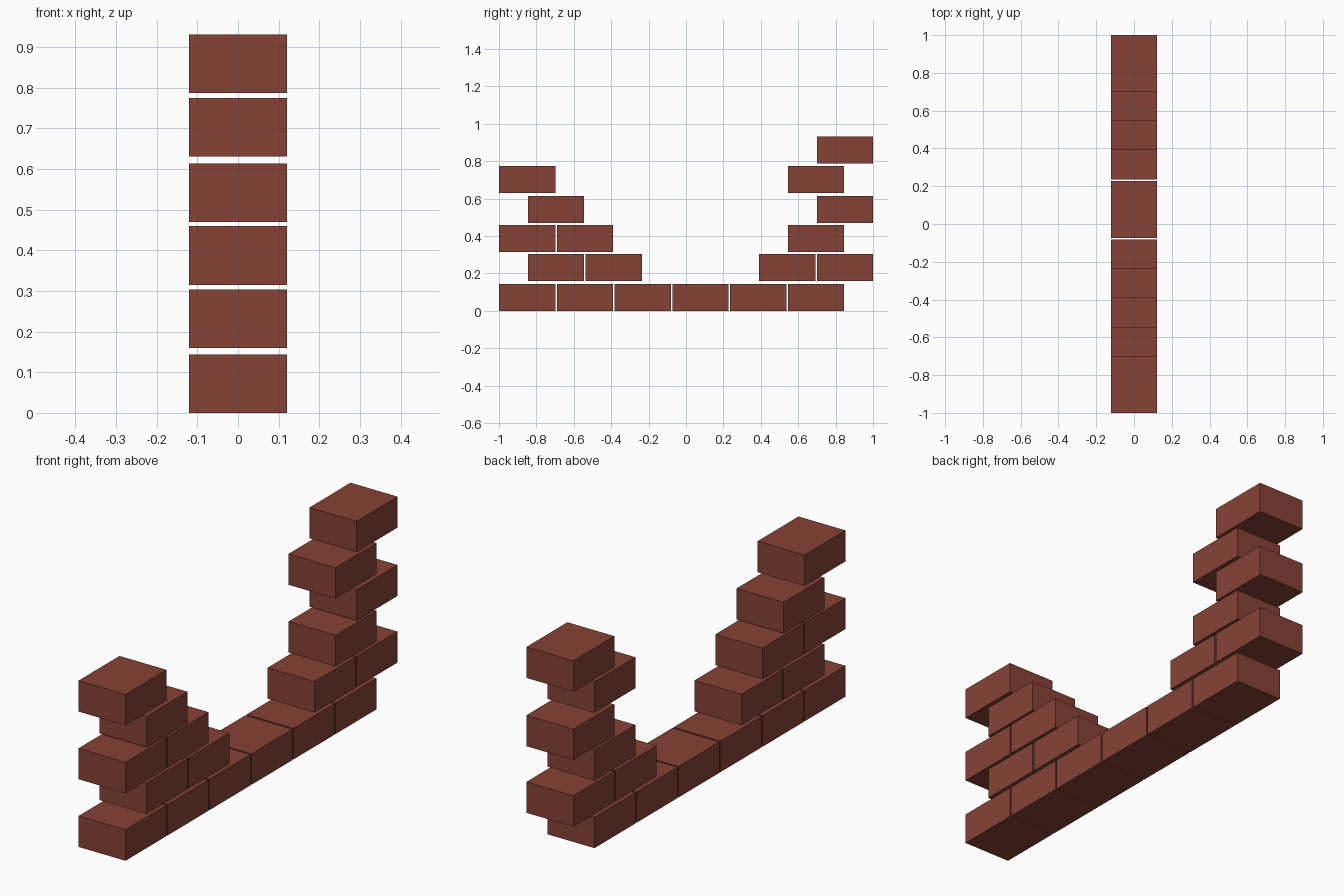
import bpy

if "Cube" in bpy.data.objects:
    bpy.data.objects.remove(bpy.data.objects["Cube"])

# Brick dimensions and spacing
WIDTH, LENGTH, HEIGHT = 0.242, 0.301, 0.144
PITCH = 0.309

brick_red = bpy.data.materials.new("brick red")
brick_red.diffuse_color = (0.24, 0.055, 0.037, 1)
brick_red.use_nodes = True
brick_red.node_tree.nodes["Principled BSDF"].inputs["Base Color"].default_value = brick_red.diffuse_color

# Each course: bottom height, half-brick offset, occupied slots
courses = [
    (0.0, 0.0, range(6)),
    (0.159, 0.5, (0, 1, 4, 5)),
    (0.315, 0.0, (0, 1, 5)),
    (0.469, 0.5, (0, 5)),
    (0.630, 0.0, (0, 5)),
    (0.787, 0.5, (5,)),
]


def add_brick(name, y_start, z_bottom):
    bpy.ops.mesh.primitive_cube_add(
        size=1, location=(0, y_start + LENGTH / 2, z_bottom + HEIGHT / 2))
    brick = bpy.context.object
    brick.name = name
    brick.scale = (WIDTH, LENGTH, HEIGHT)
    bpy.ops.object.transform_apply(location=False, rotation=False, scale=True)
    brick.data.materials.append(brick_red)


# Broken wall in running bond
for row, (z, offset, slots) in enumerate(courses):
    for slot in slots:
        add_brick(f"brick_row{row + 1}_{slot + 1}", -1 + (slot + offset) * PITCH, z)
